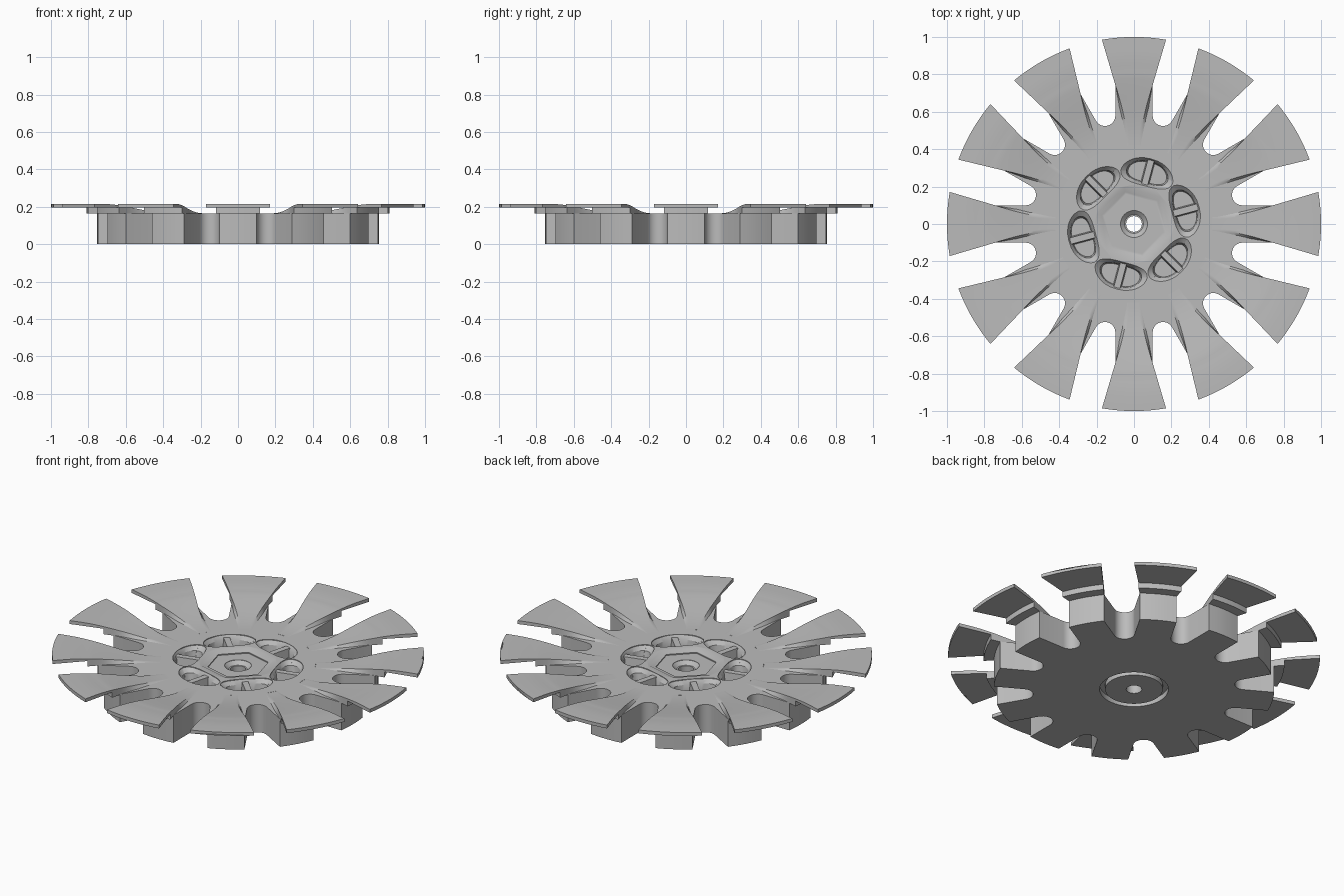
import bpy, bmesh
from math import sin, cos, asin, pi, radians, copysign
from mathutils import Matrix

cube = bpy.data.objects.get("Cube")
if cube:
    bpy.data.objects.remove(cube, do_unlink=True)

metal = bpy.data.materials.new("plain grey")
metal.use_nodes = True
GREY = (0.5, 0.5, 0.5, 1)
metal.diffuse_color = GREY
metal.node_tree.nodes["Principled BSDF"].inputs["Base Color"].default_value = GREY

ARMS, POCKETS = 12, 6
TOP = 0.165


def loft(bm, rings, turn=0):
    """Closed skin through rings of points, turned about z."""
    rot = Matrix.Rotation(turn, 3, 'Z')
    rows = []
    for ring in rings:
        row = [bm.verts.new(p) for p in ring]
        for v in row:
            v.co = rot @ v.co
        rows.append(row)
    n = len(rows[0])
    for a, b in zip(rows, rows[1:]):
        for i in range(n):
            j = (i + 1) % n
            bm.faces.new((a[i], a[j], b[j], b[i]))
    bm.faces.new(rows[0][::-1])
    bm.faces.new(rows[-1])


def finish(name, bm):
    bmesh.ops.recalc_face_normals(bm, faces=bm.faces)
    mesh = bpy.data.meshes.new(name)
    bm.to_mesh(mesh)
    bm.free()
    mesh.materials.append(metal)
    ob = bpy.data.objects.new(name, mesh)
    bpy.context.collection.objects.link(ob)
    return ob


def activate(ob):
    bpy.ops.object.select_all(action='DESELECT')
    ob.select_set(True)
    bpy.context.view_layer.objects.active = ob


def smooth(ob):
    activate(ob)
    bpy.ops.object.shade_smooth_by_angle(angle=radians(30))


def cut(ob, cutter):
    cutter.hide_render = True
    mod = ob.modifiers.new("cut", 'BOOLEAN')
    mod.operation, mod.solver, mod.object = 'DIFFERENCE', 'EXACT', cutter
    activate(ob)
    bpy.ops.object.modifier_apply(modifier=mod.name)
    bpy.data.objects.remove(cutter, do_unlink=True)


def circle(r, z, n=48, start=0.0):
    return [(r * cos(start + 2 * pi * i / n), r * sin(start + 2 * pi * i / n), z)
            for i in range(n)]


def turned(name, profile, n=48, start=0.0):
    bm = bmesh.new()
    loft(bm, [circle(r, z, n, start) for r, z in profile])
    return finish(name, bm)


# Thick hub with twelve straight arms and rounded slots between them
def hub_outline(z):
    half, reach, centre, rad = 0.1, 0.755, 0.6, 0.0555
    corner = asin(half / reach)
    pts = []
    for k in range(ARMS):
        arm = 2 * pi * k / ARMS
        for i in range(5):
            a = arm + corner * (i / 2 - 1)
            pts.append((reach * cos(a), reach * sin(a), z))
        slot = arm + pi / ARMS
        for i in range(13):
            a = slot + radians(255 - 150 * i / 12)
            pts.append((centre * cos(slot) + rad * cos(a),
                        centre * sin(slot) + rad * sin(a), z))
    return pts


bm = bmesh.new()
loft(bm, [hub_outline(0), hub_outline(TOP)])
hub = finish("hub", bm)


# Kidney pockets around the centre
def pocket_outline(scale, z, n=40):
    pts = []
    for i in range(n):
        a = 2 * pi * i / n
        c, s = cos(a), sin(a)
        u = copysign(abs(c) ** 0.75, c) * 0.074 * scale
        t = copysign(abs(s) ** 0.75, s) * 0.143 * scale
        u += 0.286 - (1.6 if c > 0 else 0.5) * t * t
        pts.append((u, t, z))
    return pts


bm = bmesh.new()
for k in range(POCKETS):
    loft(bm, [pocket_outline(1, TOP + 0.01), pocket_outline(1, TOP - 0.004),
              pocket_outline(0.8, TOP - 0.025), pocket_outline(0.74, 0.1)],
         radians(15 + 60 * k))
cut(hub, finish("pocket_cutter", bm))

# Hexagonal recess, stepped bore and underside ring groove
HEX = radians(45)
cut(hub, turned("hex_cutter", [(0.205, TOP + 0.01), (0.205, TOP), (0.178, TOP - 0.012)], 6, HEX))
cut(hub, turned("hex_step_cutter", [(0.165, TOP), (0.165, TOP - 0.018)], 6, HEX))
cut(hub, turned("countersink_cutter", [(0.072, TOP), (0.072, TOP - 0.02), (0.05, TOP - 0.04)]))
cut(hub, turned("groove_cutter", [(0.185, -0.02), (0.185, 0.03)]))
smooth(hub)

boss = turned("underside_boss", [(0.155, 0), (0.155, 0.04)])
for ob in (hub, boss):
    cut(ob, turned("bore_cutter", [(0.042, -0.1), (0.042, 0.3)]))
smooth(boss)

# Radial rib across each pocket
bm = bmesh.new()
for k in range(POCKETS):
    rings = [[(u, w, z) for u, w in ((0.2, -h), (0.37, -h), (0.37, h), (0.2, h))]
             for h, z in ((0.024, 0.09), (0.017, TOP - 0.014))]
    loft(bm, rings, radians(15 + 60 * k))
smooth(finish("pocket_ribs", bm))


# Flared blades sweeping up out of the hub, stepped underneath
def blade_ring(r, bottom, cols=8):
    half = 0.036 + 0.39 * max(r - 0.45, 0) ** 1.5
    if r > 0.75:
        half = 0.1 + 0.285 * (r - 0.75)
    t = min(max((r - 0.42) / 0.51, 0), 1)
    top = TOP + 0.05 * t * t * (3 - 2 * t)
    foot = half + 0.014 * min(max((0.75 - r) / 0.12, 0), 1)
    up, low = asin(half / r), asin(foot / r)
    steps = [2 * i / cols - 1 for i in range(cols + 1)]
    return ([(r * cos(up * s), r * sin(up * s), top) for s in steps]
            + [(r * cos(low * s), r * sin(low * s), bottom) for s in reversed(steps)])


bm = bmesh.new()
for k in range(ARMS):
    inner = [blade_ring(0.42 + 0.03 * i, TOP - 0.002) for i in range(14)]
    outer = [blade_ring(0.81 + 0.038 * i, 0.195) for i in range(6)]
    loft(bm, inner + outer, 2 * pi * k / ARMS)
smooth(finish("blades", bm))
